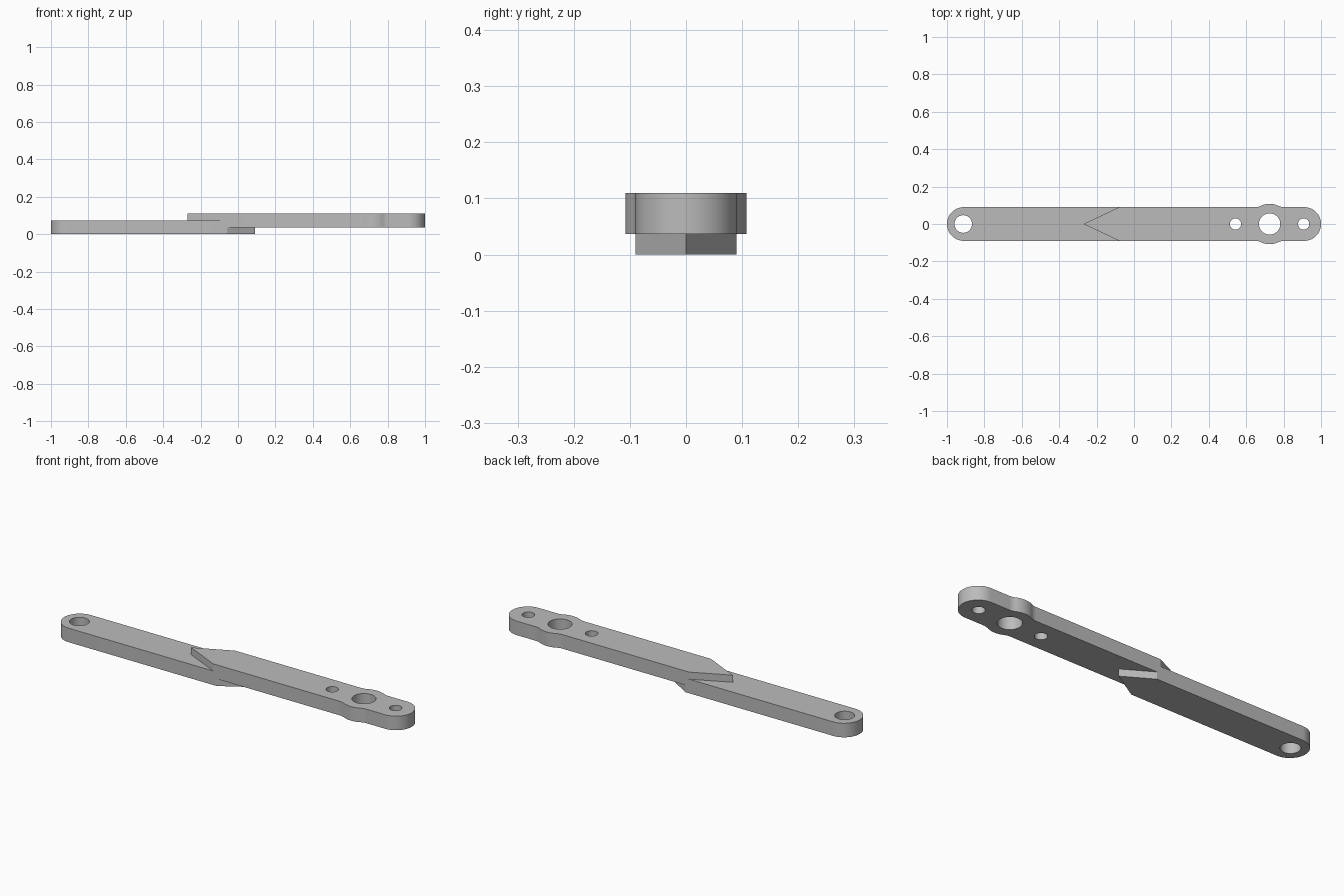
import bpy, bmesh
from math import sin, cos, pi, sqrt, atan2, radians

cube = bpy.data.objects.get("Cube")
if cube:
    bpy.data.objects.remove(cube, do_unlink=True)

HALF = 0.09          # half width of the bar, also the end radius
THICK = 0.073        # thickness of each half
STEP = 0.037         # height offset of the upper half
BOSS_X, BOSS_R, FILLET = 0.725, 0.108, 0.07

metal = bpy.data.materials.new("plain grey")
metal.use_nodes = True
GREY = (0.5, 0.5, 0.5, 1)
metal.diffuse_color = GREY
metal.node_tree.nodes["Principled BSDF"].inputs["Base Color"].default_value = GREY


def arc(cx, cy, r, a0, a1, n):
    return [(cx + r * cos(a0 + (a1 - a0) * i / n),
             cy + r * sin(a0 + (a1 - a0) * i / n)) for i in range(n + 1)]


def prism(name, outline, z0, z1):
    """Extrude a flat outline into a closed solid."""
    bm = bmesh.new()
    base = bm.faces.new([bm.verts.new((x, y, z0)) for x, y in outline])
    top = bmesh.ops.extrude_face_region(bm, geom=[base])["geom"]
    verts = [v for v in top if isinstance(v, bmesh.types.BMVert)]
    bmesh.ops.translate(bm, verts=verts, vec=(0, 0, z1 - z0))
    bmesh.ops.recalc_face_normals(bm, faces=bm.faces)
    mesh = bpy.data.meshes.new(name)
    bm.to_mesh(mesh)
    bm.free()
    mesh.materials.append(metal)
    obj = bpy.data.objects.new(name, mesh)
    bpy.context.collection.objects.link(obj)
    return obj


def combine(target, other, operation):
    """Apply a boolean and discard the second solid."""
    mod = target.modifiers.new(operation, "BOOLEAN")
    mod.object, mod.operation, mod.solver = other, operation, "EXACT"
    bpy.context.view_layer.objects.active = target
    bpy.ops.object.modifier_apply(modifier=mod.name)
    bpy.data.objects.remove(other, do_unlink=True)


def mirrored(half):
    """Close a half outline running from the tip by mirroring it in y."""
    return half + [(x, -y) for x, y in reversed(half[1:-1])]


# Lower half: pointed tip towards +x, rounded end at -x
lower_half = [(0.09, 0), (-0.06, HALF)] + arc(-1 + HALF, 0, HALF, pi / 2, pi, 16)
linkage = prism("link_bar", mirrored(lower_half), 0, THICK)

# Upper half: pointed tip towards -x, filleted boss, rounded end at +x
dx = sqrt((BOSS_R + FILLET) ** 2 - (HALF + FILLET) ** 2)
blend = atan2(HALF + FILLET, dx)
upper_half = [(-0.27, 0), (-0.08, HALF)]
upper_half += arc(BOSS_X - dx, HALF + FILLET, FILLET, -pi / 2, -blend, 8)
upper_half += arc(BOSS_X, 0, BOSS_R, pi - blend, blend, 14)[1:-1]
upper_half += arc(BOSS_X + dx, HALF + FILLET, FILLET, blend - pi, -pi / 2, 8)
upper_half += arc(1 - HALF, 0, HALF, pi / 2, 0, 16)
upper = prism("upper_bar", mirrored(upper_half), STEP, STEP + THICK)
combine(linkage, upper, "UNION")

# Through holes: end pivot, boss bore and two screw holes
for x, r in ((-0.913, 0.047), (BOSS_X, 0.057), (0.543, 0.03), (0.907, 0.03)):
    cutter = prism("hole_cutter", arc(x, 0, r, 0, 2 * pi, 40)[:-1], -0.1, 0.2)
    cutter.hide_render = True
    combine(linkage, cutter, "DIFFERENCE")

# Smooth round walls, sharp rims
bpy.ops.object.select_all(action="DESELECT")
linkage.select_set(True)
bpy.context.view_layer.objects.active = linkage
bpy.ops.object.shade_smooth_by_angle(angle=radians(25))
